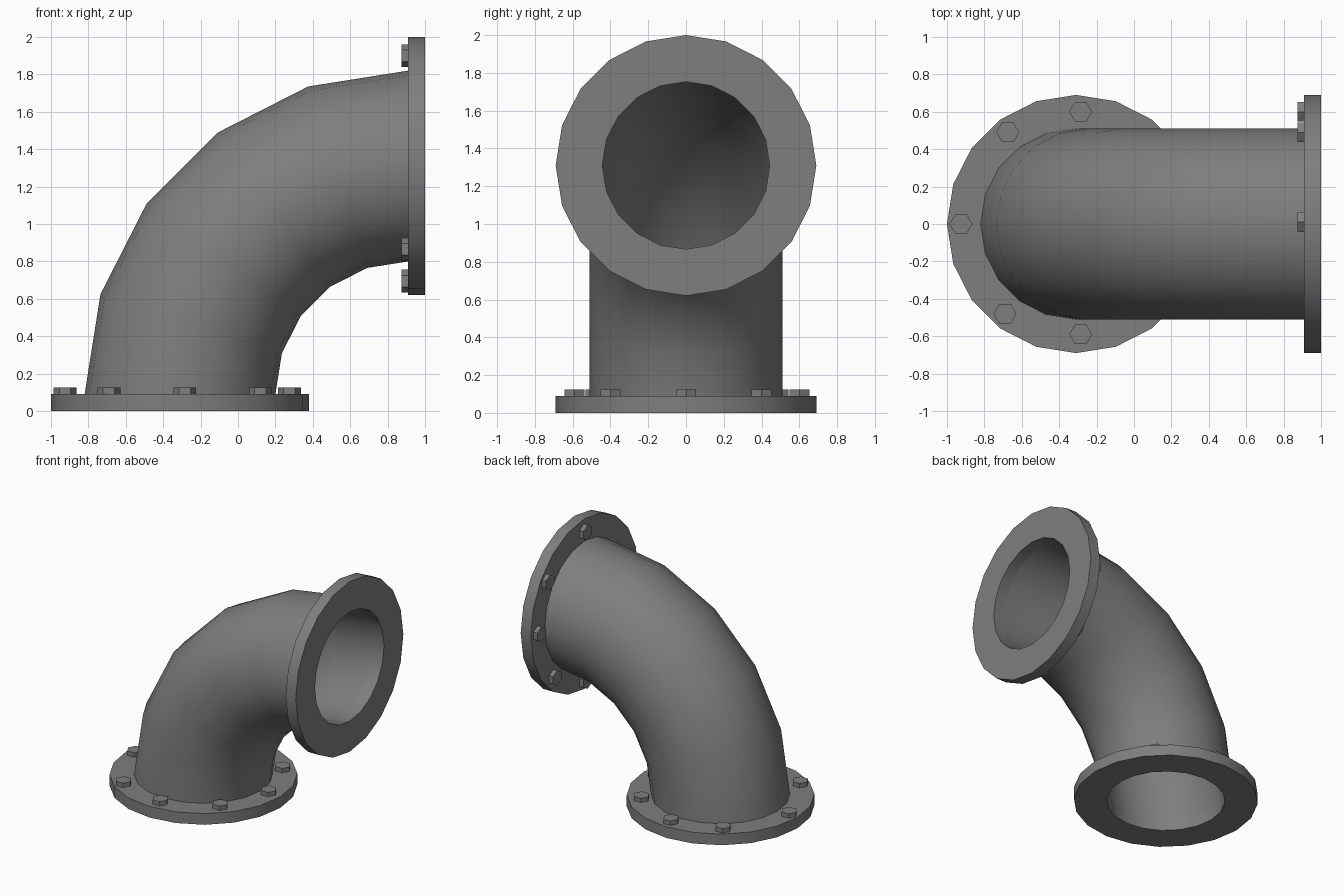
import bpy, bmesh
from math import sin, cos, pi, radians
from mathutils import Vector

if "Cube" in bpy.data.objects:
    bpy.data.objects.remove(bpy.data.objects["Cube"])

BEND = Vector((0.91, 0, 0.09))   # centre of the bend
R = 1.22                         # centreline radius
OUTER, BORE, FLANGE = 0.51, 0.443, 0.69
V = Vector((0, 1, 0))

# Dark iron
iron = bpy.data.materials.new("dark_iron")
iron.diffuse_color = (0.21, 0.21, 0.21, 1)
iron.use_nodes = True
iron.node_tree.nodes["Principled BSDF"].inputs["Base Color"].default_value = iron.diffuse_color


def ring(angle, radius, n=20, along=0.0, u0=0.0, v0=0.0):
    """Points of a circle square to the pipe at a bend angle."""
    a = radians(angle)
    u = Vector((-cos(a), 0, sin(a)))
    t = Vector((sin(a), 0, cos(a)))
    c = BEND + u * (R + u0) + V * v0 + t * along
    return [c + radius * (cos(2 * pi * i / n) * u + sin(2 * pi * i / n) * V)
            for i in range(n)]


def loft(name, rings, loop):
    """Skin rings; loop joins last to first, otherwise cap both ends."""
    bm = bmesh.new()
    rows = [[bm.verts.new(p) for p in r] for r in rings]
    n = len(rows[0])
    pairs = list(zip(rows, rows[1:]))
    if loop:
        pairs.append((rows[-1], rows[0]))
    else:
        bm.faces.new(rows[0])
        bm.faces.new(rows[-1])
    for a, b in pairs:
        for i in range(n):
            j = (i + 1) % n
            bm.faces.new((a[i], a[j], b[j], b[i]))
    bmesh.ops.recalc_face_normals(bm, faces=bm.faces)
    me = bpy.data.meshes.new(name)
    bm.to_mesh(me)
    bm.free()
    me.materials.append(iron)
    ob = bpy.data.objects.new(name, me)
    bpy.context.collection.objects.link(ob)
    bpy.ops.object.select_all(action='DESELECT')
    ob.select_set(True)
    bpy.context.view_layer.objects.active = ob
    bpy.ops.object.shade_smooth_by_angle(angle=radians(30))
    return ob


# Curved pipe: outer wall out, bore back
steps = [i * 18 for i in range(6)]
loft("elbow_pipe", [ring(a, OUTER) for a in steps] +
     [ring(a, BORE) for a in reversed(steps)], True)

# Bolt positions on each flange (the end flange lacks two)
base_bolts = [(0.615, 0), (0.365, 0.49), (-0.025, 0.6), (-0.43, 0.4),
              (-0.585, 0), (-0.43, -0.4), (-0.025, -0.59), (0.38, -0.48)]
end_bolts = [(0.59, 0.01), (0.37, 0.49), (-0.01, 0.6), (-0.44, 0.4),
             (-0.615, 0.01), (-0.445, -0.4)]

# Flanges and hex bolts
for name, angle, side, bolts in (("base", 0, -1, base_bolts),
                                 ("end", 90, 1, end_bolts)):
    d = 0.09 * side
    loft(name + "_flange", [ring(angle, FLANGE), ring(angle, FLANGE, along=d),
                            ring(angle, BORE, along=d), ring(angle, BORE)], True)
    for k, (u, v) in enumerate(bolts):
        loft(f"{name}_bolt_{k + 1}",
             [ring(angle, 0.061, 6, s, u, v) for s in (0.01 * side, -0.035 * side)], False)
